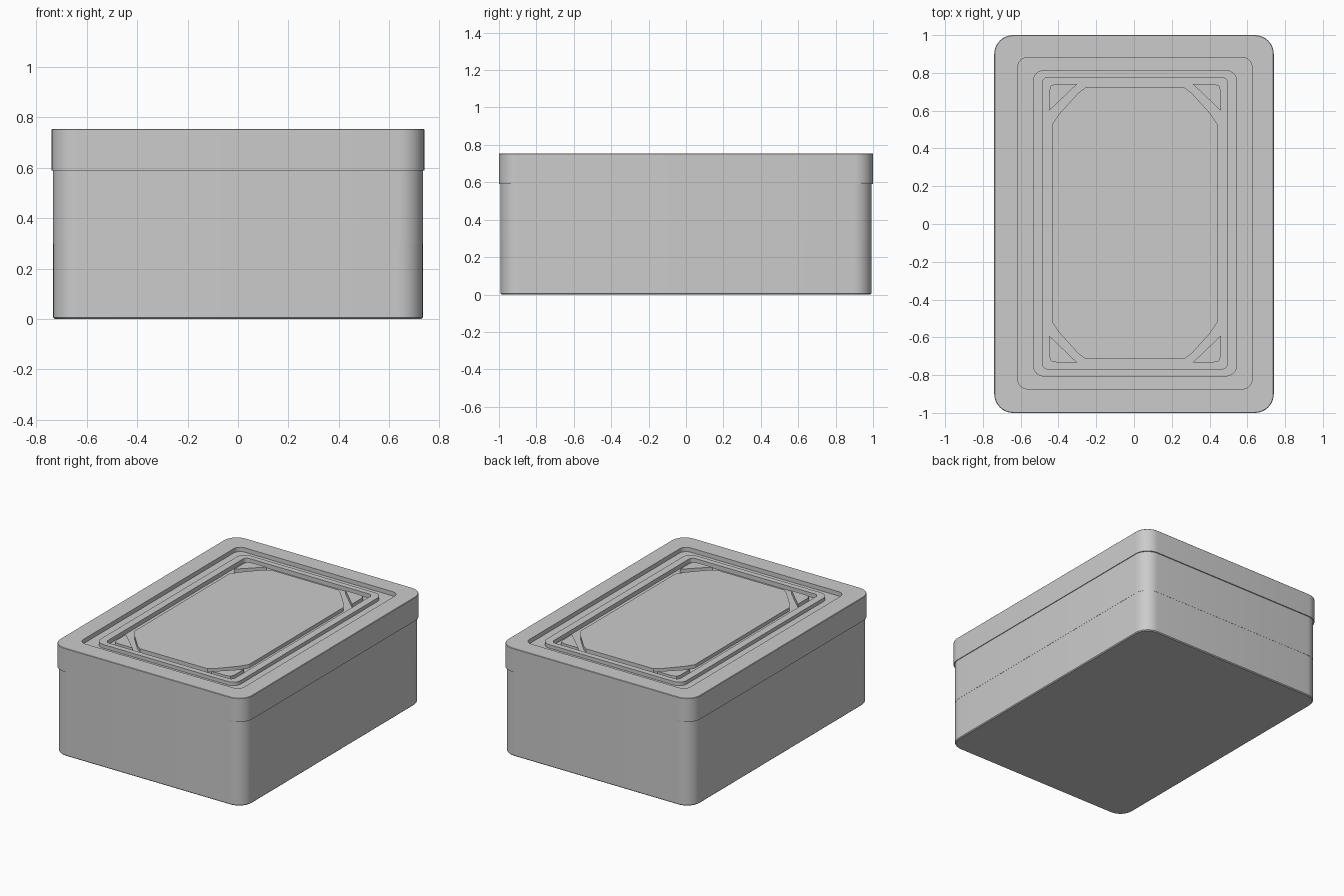
import bpy, bmesh, math

if "Cube" in bpy.data.objects:
    bpy.data.objects.remove(bpy.data.objects["Cube"])


def rounded_rect(hx, hy, r, cx=0.0, cy=0.0, steps=8):
    pts = []
    for i, (sx, sy) in enumerate([(1, 1), (-1, 1), (-1, -1), (1, -1)]):
        for k in range(steps + 1):
            a = math.pi / 2 * (i + k / steps)
            pts.append((cx + sx * (hx - r) + r * math.cos(a),
                        cy + sy * (hy - r) + r * math.sin(a)))
    return pts


def loft(name, sections):
    """Skin equal-length outlines [(points, z), ...] and cap both ends."""
    bm = bmesh.new()
    rings = [[bm.verts.new((x, y, z)) for x, y in pts] for pts, z in sections]
    n = len(rings[0])
    for a, b in zip(rings, rings[1:]):
        for i in range(n):
            j = (i + 1) % n
            bm.faces.new((a[i], a[j], b[j], b[i]))
    bm.faces.new(rings[0][::-1])
    bm.faces.new(rings[-1])
    bmesh.ops.recalc_face_normals(bm, faces=bm.faces)
    me = bpy.data.meshes.new(name)
    bm.to_mesh(me)
    bm.free()
    ob = bpy.data.objects.new(name, me)
    bpy.context.collection.objects.link(ob)
    bpy.ops.object.select_all(action='DESELECT')
    ob.select_set(True)
    bpy.context.view_layer.objects.active = ob
    bpy.ops.object.shade_smooth_by_angle(angle=math.radians(30))


# Two stacked body trays
loft("lower_tray", [(rounded_rect(0.728, 0.986, 0.094), 0.0),
                    (rounded_rect(0.734, 0.992, 0.10), 0.006),
                    (rounded_rect(0.734, 0.992, 0.10), 0.30)])
loft("upper_tray", [(rounded_rect(0.735, 0.993, 0.10), 0.30),
                    (rounded_rect(0.735, 0.993, 0.10), 0.595)])

# Lid with outer rim, groove, raised ring and sunken centre
CX, CY = 0.005, 0.004
lid = [(0.74, 1.0, 0.10, 0.59, 0, 0),
       (0.74, 1.0, 0.10, 0.752, 0, 0),
       (0.737, 0.997, 0.097, 0.755, 0, 0),
       (0.62, 0.877, 0.05, 0.755, CX, CY),
       (0.62, 0.877, 0.05, 0.725, CX, CY),
       (0.541, 0.811, 0.06, 0.725, CX, CY),
       (0.541, 0.811, 0.06, 0.75, CX, CY),
       (0.49, 0.772, 0.03, 0.75, CX, CY),
       (0.49, 0.772, 0.03, 0.72, CX, CY)]
loft("lid", [(rounded_rect(hx, hy, r, cx, cy), z) for hx, hy, r, z, cx, cy in lid])

# Raised eight-sided panel and corner blocks on the sunken centre
quarter = [(0.44, 0.52), (0.40, 0.58), (0.30, 0.69), (0.26, 0.72)]
block = [(0.455, 0.595), (0.455, 0.70), (0.445, 0.73), (0.41, 0.738), (0.305, 0.738)]
octagon = []
for n, (sx, sy) in enumerate([(1, 1), (-1, 1), (-1, -1), (1, -1)]):
    side = quarter if sx * sy > 0 else quarter[::-1]
    octagon += [(CX + sx * x, CY + sy * y) for x, y in side]
    pts = [(CX + sx * x, CY + sy * y) for x, y in block]
    loft(f"corner_block_{n + 1}", [(pts, 0.71), (pts, 0.745)])
loft("lid_panel", [(octagon, 0.71), (octagon, 0.745)])
